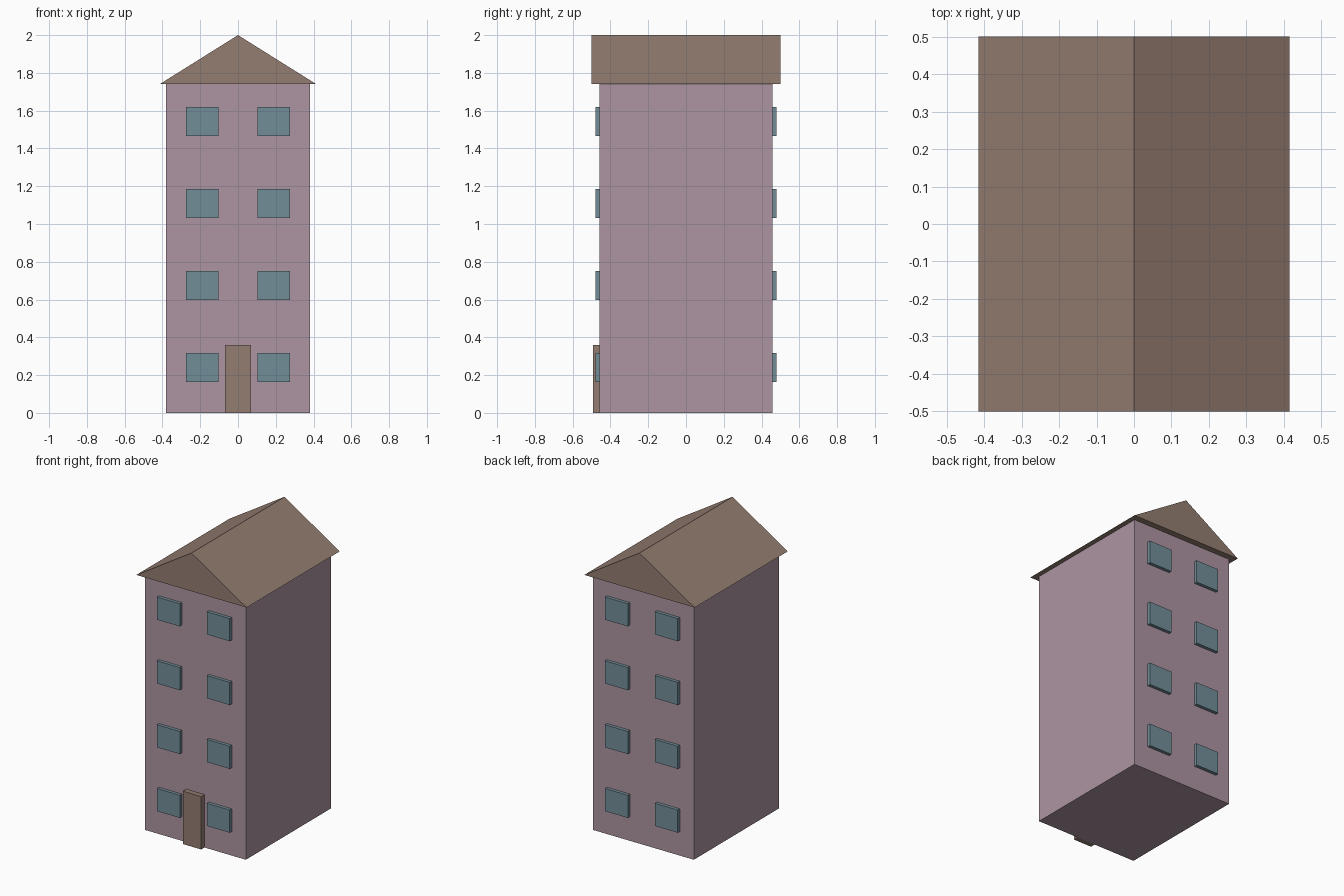
import bpy

cube = bpy.data.objects.get("Cube")
if cube:
    bpy.data.objects.remove(cube, do_unlink=True)


def make_material(name, rgb):
    mat = bpy.data.materials.new(name)
    mat.use_nodes = True
    color = (*rgb, 1.0)
    mat.diffuse_color = color
    mat.node_tree.nodes["Principled BSDF"].inputs["Base Color"].default_value = color
    return mat


def prism(name, profile, y0, y1, mat):
    """Extrude an x-z profile (counter-clockwise from the front) from y0 back to y1."""
    n = len(profile)
    verts = [(x, y, z) for y in (y0, y1) for x, z in profile]
    faces = [tuple(range(n)), tuple(reversed(range(n, 2 * n)))]
    for i in range(n):
        j = (i + 1) % n
        faces.append((j, i, i + n, j + n))
    mesh = bpy.data.meshes.new(name)
    mesh.from_pydata(verts, [], faces)
    mesh.materials.append(mat)
    obj = bpy.data.objects.new(name, mesh)
    bpy.context.collection.objects.link(obj)
    return obj


def box(name, x0, x1, y0, y1, z0, z1, mat):
    return prism(name, [(x0, z0), (x1, z0), (x1, z1), (x0, z1)], y0, y1, mat)


wall = make_material("dusty mauve", (0.42, 0.30, 0.365))
brown = make_material("warm brown", (0.295, 0.205, 0.165))
glass = make_material("slate blue glass", (0.17, 0.27, 0.315))

BODY_X, BODY_Y, EAVE = 0.38, 0.458, 1.74
WIN_W, WIN_H, WIN_OUT = 0.172, 0.154, 0.48

# Walls, gable roof and front door
box("walls", -BODY_X, BODY_X, -BODY_Y, BODY_Y, 0, EAVE, wall)
prism("roof", [(-0.415, EAVE), (0.415, EAVE), (0, 2.0)], -0.5, 0.5, brown)
box("front_door", -0.068, 0.068, -0.493, -BODY_Y, 0, 0.36, brown)

# Four floors with two windows on the front and two on the back
for floor in range(4):
    z = 0.241 + 0.434 * floor
    for side, x in (("right", -0.188), ("left", 0.188)):
        for face, y0, y1 in (("front", -WIN_OUT, -BODY_Y), ("back", BODY_Y, WIN_OUT)):
            box(f"{face}_{side}_window_{floor + 1}", x - WIN_W / 2, x + WIN_W / 2,
                y0, y1, z - WIN_H / 2, z + WIN_H / 2, glass)
